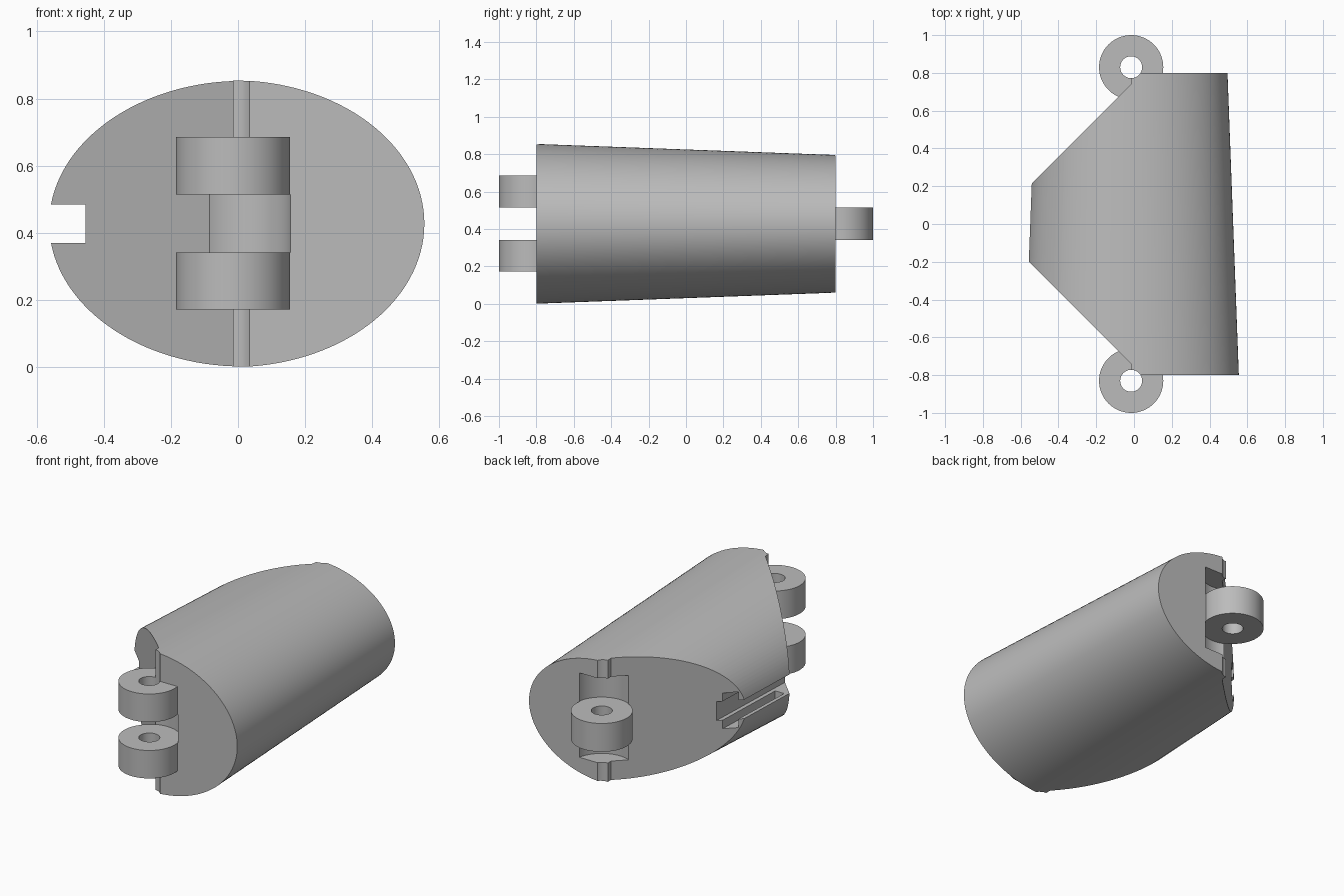
import bpy, bmesh
from math import cos, sin, pi, radians

cube = bpy.data.objects.get("Cube")
if cube:
    bpy.data.objects.remove(cube, do_unlink=True)

CX, CZ = -0.015, 0.4275          # axis of the body
PIN_Y, KNUCKLE_R, PIN_R = 0.83, 0.17, 0.058
LOW, MID_LOW, MID_HIGH, HIGH = 0.172, 0.342, 0.514, 0.685
TAPER = 0.0375

grey = bpy.data.materials.new("plain_grey")
grey.use_nodes = True
colour = (0.5, 0.5, 0.5, 1)
grey.diffuse_color = colour
grey.node_tree.nodes["Principled BSDF"].inputs["Base Color"].default_value = colour


def loft(name, ring_a, ring_b):
    """Closed solid between two rings with the same number of points."""
    bm = bmesh.new()
    a = [bm.verts.new(p) for p in ring_a]
    b = [bm.verts.new(p) for p in ring_b]
    bm.faces.new(a)
    bm.faces.new(b)
    for i in range(len(a)):
        j = (i + 1) % len(a)
        bm.faces.new((a[i], a[j], b[j], b[i]))
    bmesh.ops.recalc_face_normals(bm, faces=bm.faces)
    mesh = bpy.data.meshes.new(name)
    bm.to_mesh(mesh)
    bm.free()
    mesh.materials.append(grey)
    obj = bpy.data.objects.new(name, mesh)
    bpy.context.collection.objects.link(obj)
    return obj


def prism(name, outline, z0, z1):
    return loft(name, [(x, y, z0) for x, y in outline], [(x, y, z1) for x, y in outline])


def cylinder(name, y, r, z0, z1, n=64):
    outline = [(CX + r * cos(2 * pi * i / n), y + r * sin(2 * pi * i / n)) for i in range(n)]
    return prism(name, outline, z0, z1)


def ellipse(y, rx, rz, n=128):
    return [(CX + rx * cos(2 * pi * i / n), y, CZ + rz * sin(2 * pi * i / n)) for i in range(n)]


def combine(target, tool, operation):
    tool.hide_render = True
    mod = target.modifiers.new(tool.name, "BOOLEAN")
    mod.operation, mod.solver, mod.object = operation, "EXACT", tool
    bpy.ops.object.select_all(action="DESELECT")
    bpy.context.view_layer.objects.active = target
    target.select_set(True)
    bpy.ops.object.modifier_apply(modifier=mod.name)
    bpy.data.objects.remove(tool, do_unlink=True)


# Tapered oval body
body = loft("finger_segment_body", ellipse(-0.8, 0.57, 0.427), ellipse(0.8, 0.51, 0.368))

# Diagonal bending clearance at both ends
for s in (-1, 1):
    wedge = [(CX, s * 0.74), (CX, s * 1.2), (-1.2, s * 1.2), (-1.2, s * -0.445)]
    combine(body, prism("wedge_cutter", wedge, -1, 2), "DIFFERENCE")

# Lengthwise side slot, and the wider channel closed at the front
def slot(x0, x1, y0, z0, z1):
    outline = [(x0 + TAPER * y0, y0), (x1 + TAPER * y0, y0), (x1 + TAPER, 1), (x0 + TAPER, 1)]
    combine(body, prism("slot_cutter", outline, z0, z1), "DIFFERENCE")

slot(-1, -0.443, -1, 0.37, 0.485)
slot(-0.527, -0.467, -0.18, 0.318, 0.535)

# Hinge barrels, then pockets that leave two front knuckles and one back knuckle
combine(body, cylinder("front_barrel", -PIN_Y, KNUCKLE_R, LOW, HIGH), "UNION")
combine(body, cylinder("back_barrel", PIN_Y, KNUCKLE_R, LOW + 0.03, HIGH - 0.03), "UNION")
for y, z0, z1 in ((-PIN_Y, MID_LOW, MID_HIGH), (PIN_Y, LOW, MID_LOW), (PIN_Y, MID_HIGH, HIGH)):
    combine(body, cylinder("pocket_cutter", y, KNUCKLE_R + 0.004, z0, z1), "DIFFERENCE")

# Pin holes
for s in (-1, 1):
    combine(body, cylinder("pin_cutter", s * PIN_Y, PIN_R, -1, 2, 48), "DIFFERENCE")

body.select_set(True)
bpy.ops.object.shade_smooth_by_angle(angle=radians(25))
